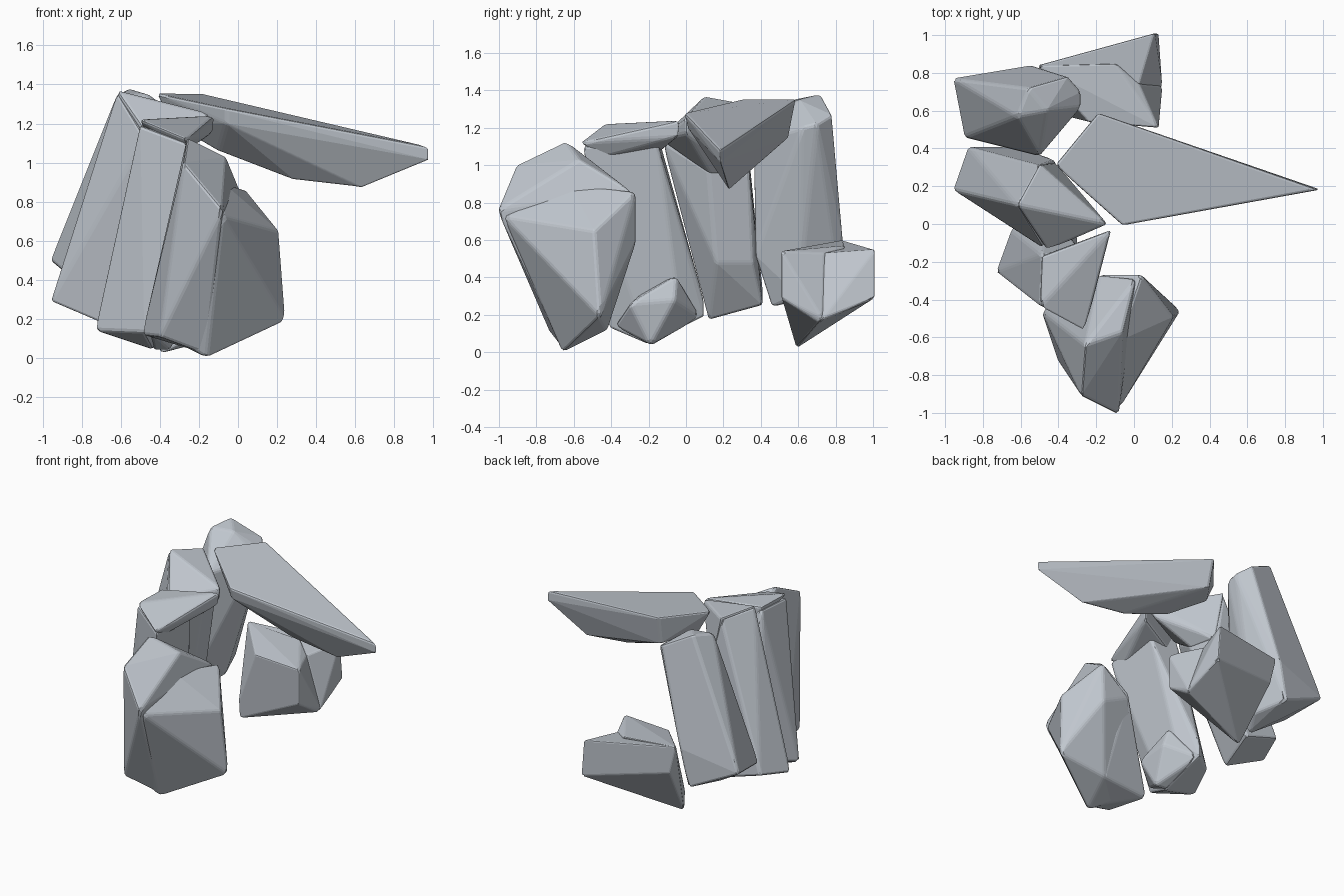
import bpy, bmesh, math

stone = bpy.data.materials.new("blue_grey_stone")
stone.diffuse_color = (0.53, 0.57, 0.62, 1)


def rock(name, *chunks, bevel=0.014):
    """Chiselled rock: every chunk is the convex hull of a few corner points."""
    bm = bmesh.new()
    for pts in chunks:
        part = bmesh.new()
        for p in pts:
            part.verts.new(p)
        res = bmesh.ops.convex_hull(part, input=part.verts[:])
        junk = [g for g in res["geom_interior"] + res["geom_unused"]
                if isinstance(g, bmesh.types.BMVert)]
        if junk:
            bmesh.ops.delete(part, geom=list(set(junk)), context='VERTS')
        bmesh.ops.dissolve_limit(part, angle_limit=math.radians(5),
                                 verts=part.verts[:], edges=part.edges[:])
        bmesh.ops.recalc_face_normals(part, faces=part.faces[:])
        tmp = bpy.data.meshes.new("chunk")
        part.to_mesh(tmp)
        part.free()
        bm.from_mesh(tmp)
        bpy.data.meshes.remove(tmp)
    me = bpy.data.meshes.new(name)
    bm.to_mesh(me)
    bm.free()
    me.materials.append(stone)
    ob = bpy.data.objects.new(name, me)
    bpy.context.collection.objects.link(ob)
    mod = ob.modifiers.new("worn_edges", 'BEVEL')
    mod.width = bevel
    mod.segments = 2
    mod.limit_method = 'ANGLE'
    mod.angle_limit = math.radians(15)
    return ob


# Broad front boulder: raised finger on the left, lower mass on the right
rock("front_boulder", [
    (-0.26, -0.64, 1.13), (-0.06, -0.57, 1.03), (-0.06, -0.57, 0.93),
    (-0.28, -0.91, 1.00), (-0.08, -1.01, 0.76), (0.01, -0.29, 0.86),
    (-0.18, -0.27, 0.70), (-0.16, -0.66, 0.02), (-0.49, -0.46, 0.12),
    (-0.40, -0.73, 0.11), (-0.10, -0.42, 0.12)], [
    (-0.08, -0.98, 0.73), (-0.08, -0.62, 0.90), (0.04, -0.27, 0.86),
    (0.03, -0.27, 0.58), (-0.18, -0.27, 0.68), (0.21, -0.49, 0.65),
    (0.245, -0.46, 0.19), (-0.16, -0.66, 0.0), (-0.42, -0.48, 0.13),
    (-0.36, -0.70, 0.13), (-0.10, -0.42, 0.12)])

# Second shard: overhanging cap, leaning body, toe at the base
rock("second_shard", [
    (-0.50, -0.44, 1.22), (-0.49, -0.17, 1.22), (-0.12, -0.03, 1.24),
    (-0.13, -0.04, 1.15), (-0.26, -0.57, 1.12), (-0.29, -0.45, 1.04),
    (-0.44, -0.15, 1.06)], [
    (-0.50, -0.43, 1.19), (-0.49, -0.16, 1.20), (-0.27, -0.15, 1.11),
    (-0.26, -0.55, 1.10), (-0.73, -0.25, 0.14), (-0.65, -0.03, 0.20),
    (-0.48, 0.10, 0.19), (-0.48, 0.10, 0.27), (-0.48, -0.41, 0.13),
    (-0.43, -0.20, 0.04), (-0.39, -0.05, 0.35)], [
    (-0.45, -0.38, 0.14), (-0.43, -0.18, 0.04), (-0.34, -0.19, 0.04),
    (-0.30, -0.30, 0.26), (-0.30, -0.06, 0.28), (-0.34, -0.05, 0.41),
    (-0.48, 0.08, 0.19), (-0.50, -0.2, 0.35)])

# Third shard, tall and leaning to the left at its foot
rock("third_shard", [
    (-0.62, 0.10, 1.37), (-0.14, 0.0, 1.25), (-0.15, 0.0, 1.17),
    (-0.46, -0.14, 1.14), (-0.50, 0.32, 1.33), (-0.38, 0.13, 0.95),
    (-0.42, 0.33, 0.95), (-0.55, 0.10, 1.0)], [
    (-0.62, 0.10, 1.36), (-0.48, -0.13, 1.13), (-0.50, 0.31, 1.32),
    (-0.37, 0.12, 0.97), (-0.42, 0.34, 0.95), (-0.96, 0.18, 0.29),
    (-0.88, 0.41, 0.33), (-0.68, 0.12, 0.17), (-0.62, 0.41, 0.25),
    (-0.47, 0.16, 0.48), (-0.50, 0.36, 0.48)])

# Fourth shard at the back
rock("fourth_shard", [
    (-0.56, 0.72, 1.38), (-0.62, 0.57, 1.35), (-0.46, 0.60, 1.35),
    (-0.28, 0.62, 1.20), (-0.28, 0.70, 1.22), (-0.35, 0.78, 1.27),
    (-0.37, 0.52, 1.17), (-0.50, 0.36, 1.12), (-0.96, 0.77, 0.50),
    (-0.90, 0.46, 0.45), (-0.60, 0.83, 0.33), (-0.54, 0.84, 0.60),
    (-0.52, 0.37, 0.52), (-0.60, 0.46, 0.24), (-0.52, 0.60, 0.30)])

# Long pointed slab jutting out to the right
rock("pointed_slab", [
    (-0.42, 0.31, 1.355), (-0.19, 0.59, 1.355), (0.98, 0.18, 1.08),
    (0.98, 0.185, 1.01), (-0.06, -0.01, 1.28), (0.64, 0.23, 0.87),
    (0.29, 0.24, 0.91), (-0.10, 0.22, 1.06), (-0.34, 0.33, 1.20),
    (-0.18, 0.55, 1.15), (-0.06, 0.01, 1.20)])

# Low rock at the back right, with a shallow dent in its right side
dent = [(0.03, 0.74, 0.53), (0.135, 0.71, 0.16), (-0.51, 0.84, 0.60),
        (-0.40, 0.59, 0.02)]
rock("low_rock",
     dent + [(0.11, 1.01, 0.55), (0.13, 1.01, 0.29), (0.15, 0.73, 0.18),
             (-0.46, 0.84, 0.40), (-0.20, 0.62, 0.5)],
     dent + [(0.13, 0.51, 0.54), (0.13, 0.51, 0.29), (0.15, 0.73, 0.18),
             (-0.24, 0.54, 0.54), (-0.40, 0.58, 0.15), (-0.1, 0.85, 0.57)],
     bevel=0.01)
